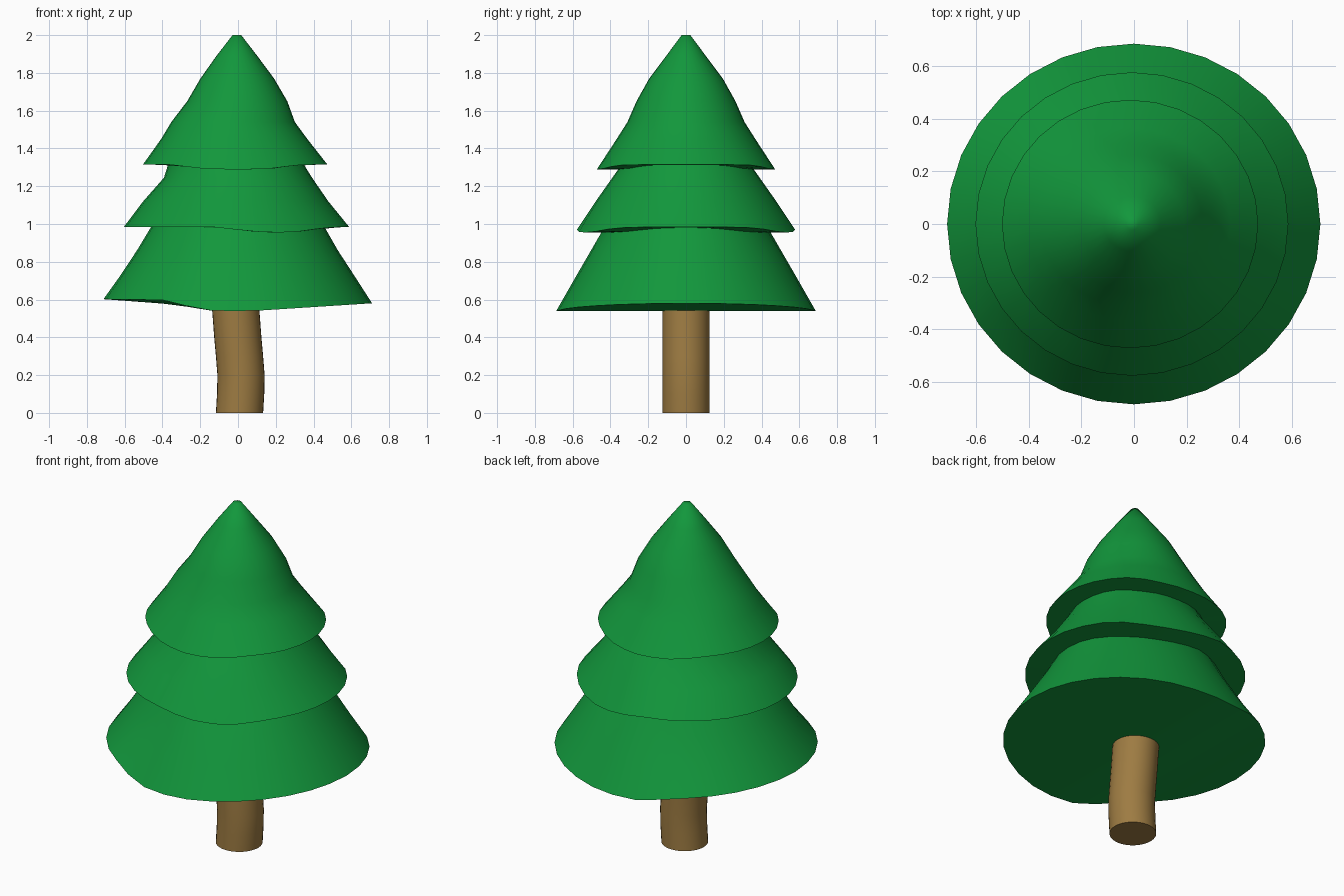
import bpy, bmesh
from math import sin, cos, pi, radians

if "Cube" in bpy.data.objects:
    bpy.data.objects.remove(bpy.data.objects["Cube"])


def material(name, rgb):
    m = bpy.data.materials.new(name)
    m.diffuse_color = (*rgb, 1)
    m.use_nodes = True
    m.node_tree.nodes["Principled BSDF"].inputs["Base Color"].default_value = m.diffuse_color
    return m


def interp(table, x):
    for (x0, z0), (x1, z1) in zip(table, table[1:]):
        if x <= x1:
            t = max(0, (x - x0) / (x1 - x0))
            return z0 + t * (z1 - z0)
    return table[-1][1]


def loft(name, sides, rings, mat):
    """Rings are functions angle -> point; ends are capped with strips along y."""
    bm = bmesh.new()
    loops = [[bm.verts.new(r(2 * pi * i / sides)) for i in range(sides)] for r in rings]
    for a, b in zip(loops, loops[1:]):
        for i in range(sides):
            j = (i + 1) % sides
            bm.faces.new((a[i], a[j], b[j], b[i]))
    for v in (loops[0], loops[-1]):
        for i in range(sides // 2):
            quad = [v[i], v[i + 1], v[sides - i - 1], v[(sides - i) % sides]]
            bm.faces.new(list(dict.fromkeys(quad)))
    bmesh.ops.recalc_face_normals(bm, faces=bm.faces)
    me = bpy.data.meshes.new(name)
    bm.to_mesh(me)
    bm.free()
    ob = bpy.data.objects.new(name, me)
    bpy.context.collection.objects.link(ob)
    me.materials.append(mat)
    bpy.ops.object.select_all(action='DESELECT')
    ob.select_set(True)
    bpy.context.view_layer.objects.active = ob
    bpy.ops.object.shade_smooth_by_angle(angle=radians(62))
    return ob


def ring(z, rx, ry, cx=0, wave=None):
    """Level ellipse, or one whose height follows a wavy front/back table."""
    def point(a):
        x, y = cx + rx * cos(a), ry * sin(a)
        h = interp(wave[0] if y < 0 else wave[-1], x) if wave else z
        return x, y, h
    return point


# wavy rim heights across x
top_rim = [[(-.5, 1.315), (-.37, 1.315), (-.2, 1.295), (0, 1.287), (.2, 1.295), (.3, 1.312), (.47, 1.315)]]
mid_rim = [[(-.6, .985), (-.1, .983), (.05, .962), (.2, .954), (.35, .962), (.45, .98), (.58, .985)]]
low_rim = [[(-.71, .602), (-.4, .598), (-.3, .572), (-.12, .538), (.1, .541), (.705, .58)],
           [(-.71, .602), (-.35, .575), (-.12, .538), (.1, .541), (.705, .58)]]

# foliage: three flared tiers with undersides
foliage = [
    ring(2.0, .023, .023, -.006),
    ring(1.89, .108, .105, -.006),
    ring(1.77, .195, .195, -.004),
    ring(1.65, .265, .262, -.004),
    ring(1.54, .327, .31, -.026),
    ring(1.45, .387, .367, -.02),
    ring(0, .488, .473, -.015, top_rim),
    ring(0, .36, .36, -.01, top_rim),
    ring(1.245, .392, .39, 0),
    ring(1.12, .49, .478, -.012),
    ring(0, .596, .578, -.008, mid_rim),
    ring(0, .46, .44, 0, mid_rim),
    ring(.86, .532, .503, -.003),
    ring(.72, .624, .584, -.004),
    ring(0, .711, .687, -.001, low_rim),
]
loft("foliage", 32, foliage, material("needles", (.006, .31, .045)))

# trunk: gently bent cylinder
bend = [(0, .008), (.1, .014), (.2, .016), (.3, .008), (.4, -.001), (.56, -.013)]
loft("trunk", 32, [ring(z, .125, .125, cx) for z, cx in bend], material("bark", (.34, .2, .055)))
